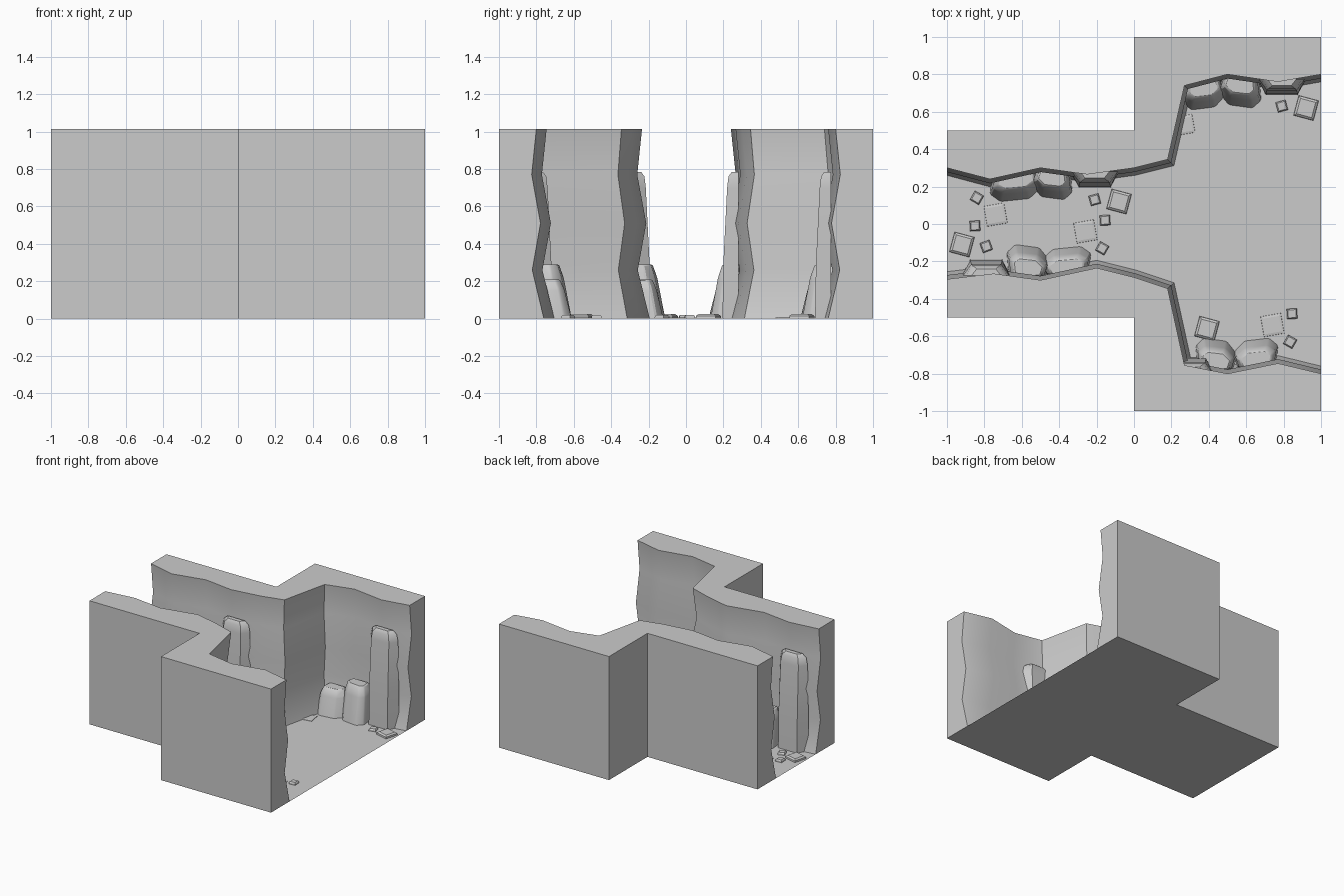
import bpy, bmesh, math
from mathutils import Vector, Matrix

if "Cube" in bpy.data.objects:
    bpy.data.objects.remove(bpy.data.objects["Cube"])

H = 1.015
# inward bulge of the rock face by height
PROFILE = [(0, .04), (.26, -.022), (.51, .022), (.77, -.025), (H, 0)]


def finish(name, bm, smooth=None):
    bmesh.ops.recalc_face_normals(bm, faces=bm.faces)
    me = bpy.data.meshes.new(name)
    bm.to_mesh(me)
    bm.free()
    ob = bpy.data.objects.new(name, me)
    bpy.context.collection.objects.link(ob)
    if smooth:
        bpy.ops.object.select_all(action='DESELECT')
        ob.select_set(True)
        bpy.context.view_layer.objects.active = ob
        bpy.ops.object.shade_smooth_by_angle(angle=math.radians(smooth))
    return ob


def wall(name, path, s):
    """Cave wall: wavy inner face, square outer faces, flat top and ends."""
    bm = bmesh.new()
    pts = [Vector(p) for p in path]
    seg = [(b - a).normalized() for a, b in zip(pts, pts[1:])]
    side = [Vector((d.y, -d.x)) for d in seg]      # towards the passage for y > 0
    rows = []
    for z, off in PROFILE:
        row = []
        for i, p in enumerate(pts):
            if i in (0, len(pts) - 1):
                q = p + Vector((0, -1)) * off
            else:
                n = (side[i - 1] + side[i]).normalized()
                q = p + n * off / max(.6, n.dot(side[i]))
            row.append(bm.verts.new((q.x, q.y * s, z)))
        rows.append(row)
    for a, b in zip(rows, rows[1:]):
        for i in range(len(pts) - 1):
            bm.faces.new((a[i], a[i + 1], b[i + 1], b[i]))
    back = [(1, 1), (0, 1), (0, .5), (-1, .5)]
    low, top = ([bm.verts.new((x, y * s, z)) for x, y in back] for z in (0, H))
    for i in range(3):
        bm.faces.new((low[i], low[i + 1], top[i + 1], top[i]))
    bm.faces.new(rows[-1] + top)
    bm.faces.new([r[-1] for r in rows] + [top[0], low[0]])
    bm.faces.new([r[0] for r in rows] + [top[3], low[3]])
    finish(name, bm, 35)


wall("back_wall", [(-1, .30), (-.77, .24), (-.5, .30), (-.25, .265), (0, .30), (.18, .345),
                   (.27, .74), (.5, .80), (.77, .76), (1, .80)], 1)
wall("front_wall", [(-1, .295), (-.75, .265), (-.5, .30), (-.2, .235), (0, .285), (.18, .345),
                    (.27, .755), (.5, .80), (.77, .745), (1, .80)], -1)

# T-shaped floor
bm = bmesh.new()
bm.faces.new([bm.verts.new((x, y, 0)) for x, y in
              [(-1, -.5), (0, -.5), (0, -1), (1, -1), (1, 1), (0, 1), (0, .5), (-1, .5)]])
floor = finish("floor", bm)


def prism(name, rings, bevel, smooth=None):
    """Stack of outlines (list of 3D point lists) closed into a chamfered stone."""
    bm = bmesh.new()
    vs = [[bm.verts.new(p) for p in r] for r in rings]
    n = len(vs[0])
    for a, b in zip(vs, vs[1:]):
        for i in range(n):
            bm.faces.new((a[i], a[(i + 1) % n], b[(i + 1) % n], b[i]))
    bm.faces.new(vs[0])
    bm.faces.new(vs[-1])
    if bevel:
        edges = [e for e in bm.edges if any(v.co.z > .02 for v in e.verts)]
        bmesh.ops.bevel(bm, geom=edges, offset=bevel, segments=1, affect='EDGES')
    finish(name, bm, smooth)


def column(name, x, front, s):
    """Tall slab leaning on the wall, trapezoid in plan."""
    rings = []
    for z, w, d in [(0, 1, 0), (.30, 1, .005), (.70, .95, .025), (.76, .85, .032), (.785, .6, .05)]:
        f, b = front + d, front + .085
        rings.append([(x - .13 * w, b * s, z), (x - .085 * w, f * s, z),
                      (x + .085 * w, f * s, z), (x + .13 * w, b * s, z)])
    prism(name, rings, 0, 40)


column("column_back_right", .79, .69, 1)
column("column_back_left", -.21, .195, 1)
column("column_front_left", -.79, .19, -1)
column("column_front_corner", .30, .715, -1)


def boulder(name, x0, x1, y0, y1, h, flip):
    """Six-sided boulder; y0 is its passage side, y1 lies in the wall."""
    plan = [(0, .25), (.2, 0), (.75, .1), (1, .5), (.9, 1), (.05, 1)]
    rings = []
    for z, k, lean in [(0, 1, 0), (h * .75, .9, .25), (h, .72, .4)]:
        ring = []
        for u, v in plan:
            u = 1 - u if flip else u
            u = .5 + (u - .5) * k
            v = lean + v * (1 - lean)
            ring.append((x0 + (x1 - x0) * u, y0 + (y1 - y0) * v, z))
        rings.append(ring)
    prism(name, rings, .008, 30)


for i, b in enumerate([
        (.26, .49, .61, .77, .21, False), (.45, .68, .62, .79, .29, True),
        (-.77, -.49, .12, .28, .21, False), (-.55, -.33, .13, .29, .29, True),
        (-.68, -.45, -.11, -.28, .29, False), (-.50, -.23, -.12, -.27, .21, True),
        (.33, .55, -.61, -.78, .29, False), (.53, .77, -.61, -.77, .21, True)]):
    boulder(f"boulder_{i + 1}", *b)

# loose stones on the floor: x, y, size, height, turn
STONES = [(-.92, -.11, .10, .025, -15), (-.08, .12, .10, .025, -15), (.39, -.56, .10, .025, -15),
          (.92, .62, .10, .025, -15), (-.74, .05, .10, .006, 10), (-.26, -.04, .10, .006, 10),
          (.74, -.54, .10, .006, 10), (.27, .53, .09, .006, 10),
          (-.84, .14, .05, .02, -30), (-.85, -.01, .05, .02, 3), (-.79, -.12, .05, .02, 20),
          (-.21, .13, .05, .02, 15), (-.155, .02, .05, .02, 3), (-.17, -.13, .05, .02, -30),
          (.79, .63, .05, .02, 15), (.845, -.48, .05, .02, 3), (.835, -.63, .05, .02, -30)]
for i, (x, y, size, h, turn) in enumerate(STONES):
    rings = []
    for z, k in [(0.001, .55), (h * .6, .54), (h, .42)]:
        m = Matrix.Translation((x, y, z)) @ Matrix.Rotation(math.radians(turn), 4, 'Z')
        rings.append([m @ Vector((size * k * a, size * k * b, 0))
                      for a, b in [(-1, -1), (1, -1), (1, 1), (-1, 1)]])
    prism(f"stone_{i + 1}", rings, 0)
